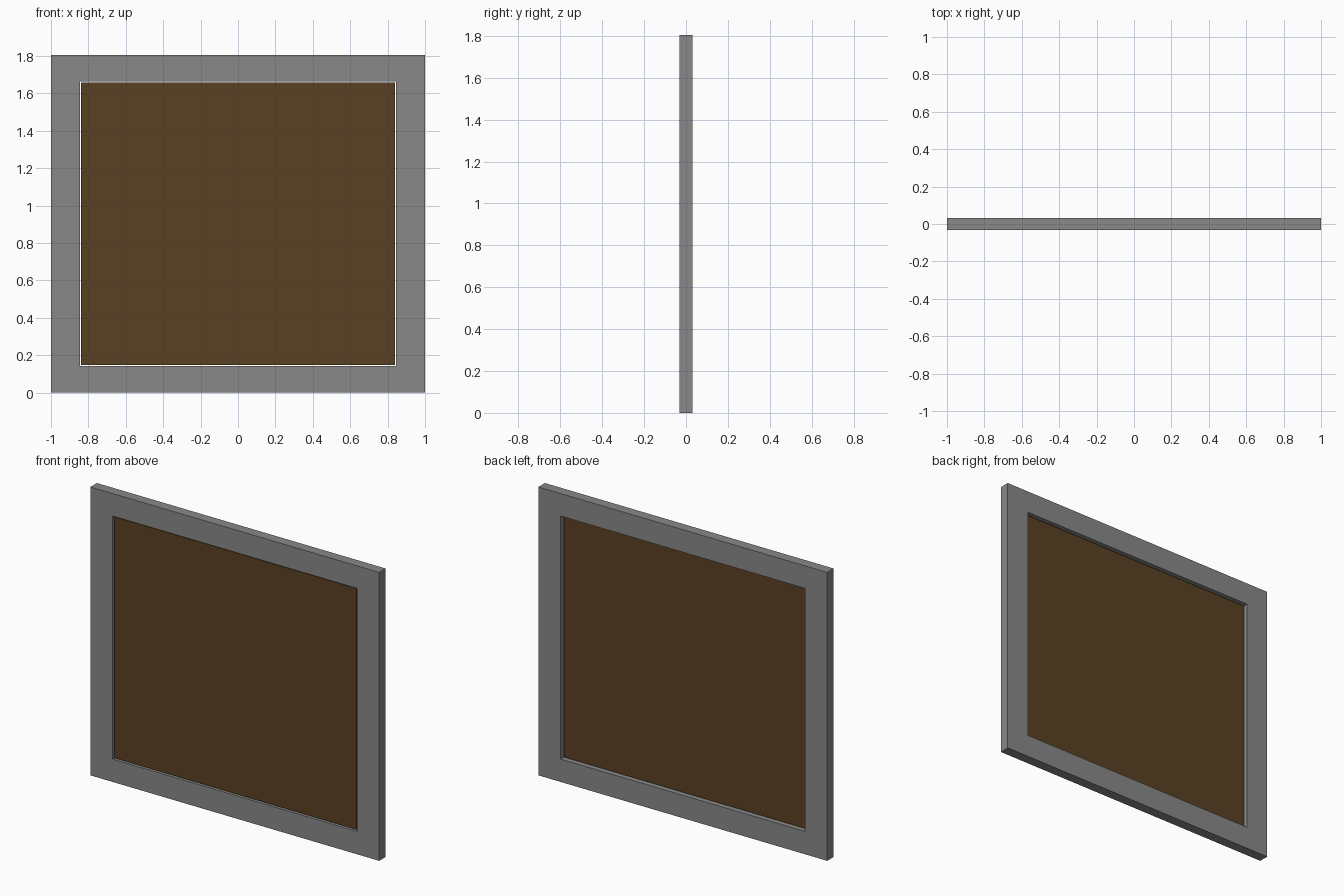
import bpy

if "Cube" in bpy.data.objects:
    bpy.data.objects.remove(bpy.data.objects["Cube"])

W, H, D = 1.0, 1.805, 0.032        # half width, height, half depth
OX, Z0, Z1 = 0.845, 0.143, 1.664   # opening half width, bottom, top


def material(name, rgb):
    m = bpy.data.materials.new(name)
    m.diffuse_color = (*rgb, 1.0)
    m.use_nodes = True
    m.node_tree.nodes["Principled BSDF"].inputs["Base Color"].default_value = m.diffuse_color
    return m


def mesh_object(name, verts, faces, mat):
    me = bpy.data.meshes.new(name)
    me.from_pydata(verts, [], faces)
    me.materials.append(mat)
    ob = bpy.data.objects.new(name, me)
    bpy.context.collection.objects.link(ob)
    return ob


def rect(hx, z0, z1, y):
    return [(-hx, y, z0), (hx, y, z0), (hx, y, z1), (-hx, y, z1)]


grey = material("grey frame", (0.25, 0.25, 0.25))
brown = material("brown panel", (0.10, 0.052, 0.016))

# Frame: rectangular cross-section swept round the opening
loops = [rect(W, 0, H, -D), rect(W, 0, H, D), rect(OX, Z0, Z1, D), rect(OX, Z0, Z1, -D)]
verts = [v for loop in loops for v in loop]
faces = []
for k in range(4):
    for i in range(4):
        j, n = (i + 1) % 4, (k + 1) % 4
        faces.append((k * 4 + i, k * 4 + j, n * 4 + j, n * 4 + i))
mesh_object("frame", verts, faces, grey)

# Panel: thin board set nearer the front of the frame
g = 0.006
pv = rect(OX - g, Z0 + g, Z1 - g, -0.024) + rect(OX - g, Z0 + g, Z1 - g, 0.010)
pf = [(0, 1, 2, 3), (7, 6, 5, 4)] + [(i, i + 4, (i + 1) % 4 + 4, (i + 1) % 4) for i in range(4)]
mesh_object("panel", pv, pf, brown)
